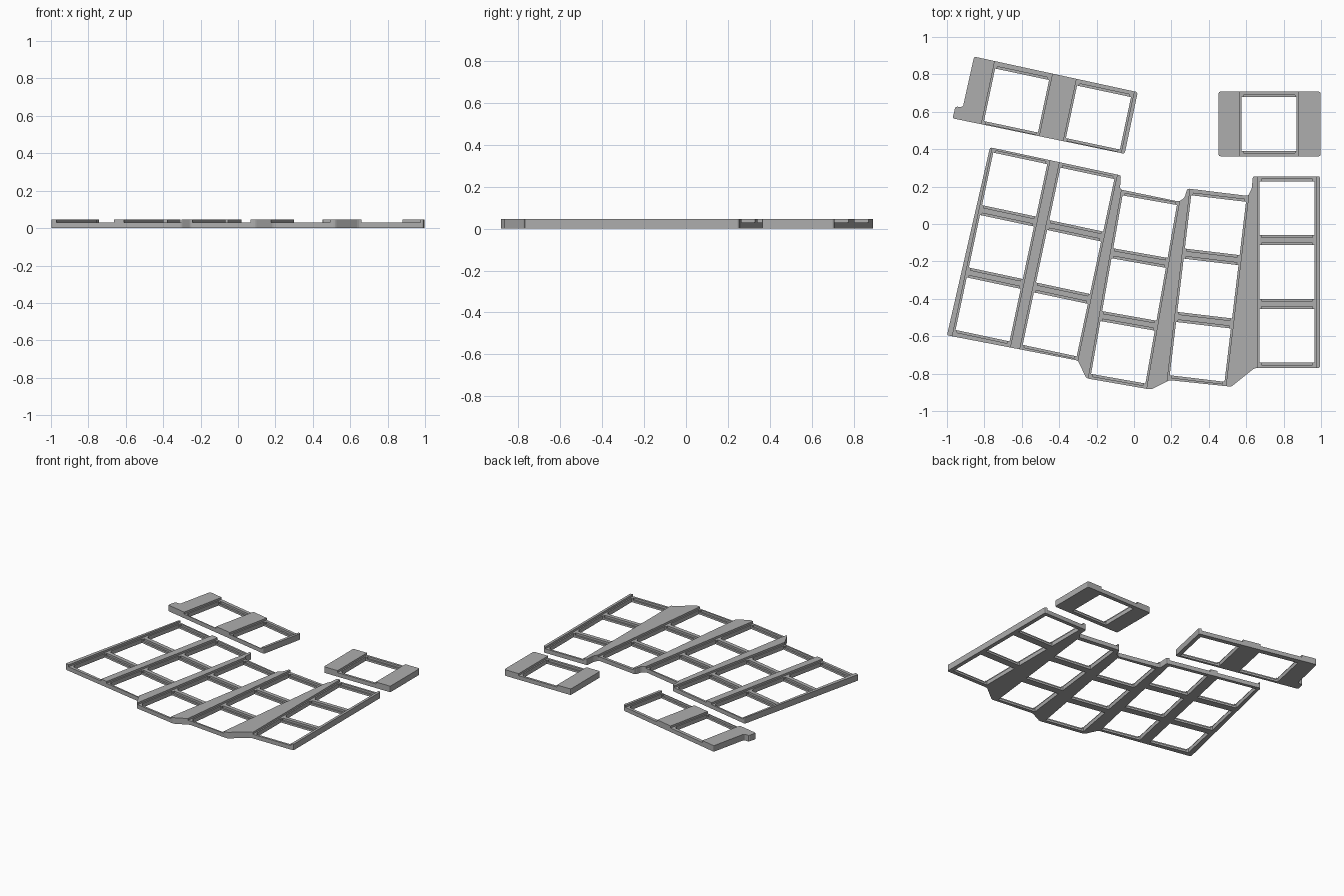
import bpy, bmesh
from math import radians
from mathutils import Matrix, Vector

cube = bpy.data.objects.get("Cube")
if cube:
    bpy.data.objects.remove(cube)

HEIGHT, FLOOR, LIP = 0.045, 0.03, 0.015
PITCH = 0.341

grey = bpy.data.materials.new("plain grey")
grey.use_nodes = True
grey.diffuse_color = (0.42, 0.42, 0.42, 1)
grey.node_tree.nodes["Principled BSDF"].inputs["Base Color"].default_value = grey.diffuse_color


def make_object(name, bm):
    mesh = bpy.data.meshes.new(name)
    bm.to_mesh(mesh)
    bm.free()
    mesh.materials.append(grey)
    obj = bpy.data.objects.new(name, mesh)
    bpy.context.collection.objects.link(obj)
    return obj


def slab(name, outline):
    """Extruded outline with slightly rounded upright corners."""
    bm = bmesh.new()
    face = bm.faces.new([bm.verts.new((x, y, 0)) for x, y in outline])
    ext = bmesh.ops.extrude_face_region(bm, geom=[face])
    tops = [v for v in ext["geom"] if isinstance(v, bmesh.types.BMVert)]
    bmesh.ops.translate(bm, vec=(0, 0, HEIGHT), verts=tops)
    upright = [e for e in bm.edges if abs(e.verts[0].co.z - e.verts[1].co.z) > 0.01]
    bmesh.ops.bevel(bm, geom=upright, offset=0.01, segments=2, profile=0.5,
                    affect='EDGES', clamp_overlap=True)
    bmesh.ops.recalc_face_normals(bm, faces=bm.faces)
    return make_object(name, bm)


def cut(obj, boxes):
    """Subtract boxes given as centre, turn, width, length and floor height."""
    bm = bmesh.new()
    for (x, y), turn, width, length, low in boxes:
        high = 0.1
        bmesh.ops.create_cube(bm, size=1, matrix=(
            Matrix.Translation((x, y, (low + high) / 2))
            @ Matrix.Rotation(radians(-turn), 4, 'Z')
            @ Matrix.Diagonal((width, length, high - low, 1))))
    cutter = make_object("cutter", bm)
    cutter.hide_render = True
    mod = obj.modifiers.new("cut", 'BOOLEAN')
    mod.operation, mod.solver, mod.object = 'DIFFERENCE', 'EXACT', cutter
    bpy.context.view_layer.objects.active = obj
    bpy.ops.object.modifier_apply(modifier=mod.name)
    bpy.data.objects.remove(cutter)


def key_plate(name, outline, columns):
    """Plate with low channels, lipped recesses and square key openings."""
    plate = slab(name, outline)
    channels, recesses, holes = [], [], []
    for x, y, turn, count in columns:
        centre = Vector((x, y))
        up = (Matrix.Rotation(radians(-turn), 3, 'Z') @ Vector((0, 1, 0))).to_2d()
        channels.append((centre, turn, 0.315, count * PITCH + 0.05, FLOOR))
        for i in range(count):
            spot = centre + up * PITCH * (i - (count - 1) / 2)
            recesses.append((spot, turn, 0.275, 0.312, LIP))
            holes.append((spot, turn, 0.295, 0.287, -0.05))
    for boxes in (channels, recesses, holes):
        cut(plate, boxes)


# Main plate: five staggered columns of three openings
key_plate("main_key_plate", [
    (-0.77, 0.41), (-0.07, 0.26), (-0.075, 0.185), (0.24, 0.12), (0.27, 0.14),
    (0.285, 0.19), (0.61, 0.15), (0.63, 0.19), (0.635, 0.255), (0.995, 0.255),
    (0.995, -0.77), (0.645, -0.77), (0.52, -0.87), (0.19, -0.835), (0.09, -0.885),
    (-0.255, -0.825), (-0.3, -0.73), (-1.0, -0.595)],
    [(-0.709, -0.123, 12, 3), (-0.35, -0.203, 12, 3), (0, -0.35, 10, 3),
     (0.395, -0.345, 6.8, 3), (0.818, -0.257, 0, 3)])

# Slanted plate with two openings and a small side tab
key_plate("two_key_plate", [
    (-0.855, 0.895), (0.02, 0.705), (-0.05, 0.375), (-0.97, 0.565),
    (-0.955, 0.628), (-0.915, 0.625)],
    [(-0.628, 0.66, 12, 1), (-0.19, 0.569, 12, 1)])

# Single opening between two broad side blocks
key_plate("single_key_plate", [
    (0.452, 0.708), (0.998, 0.708), (0.998, 0.362), (0.452, 0.362)],
    [(0.722, 0.535, 0, 1)])
